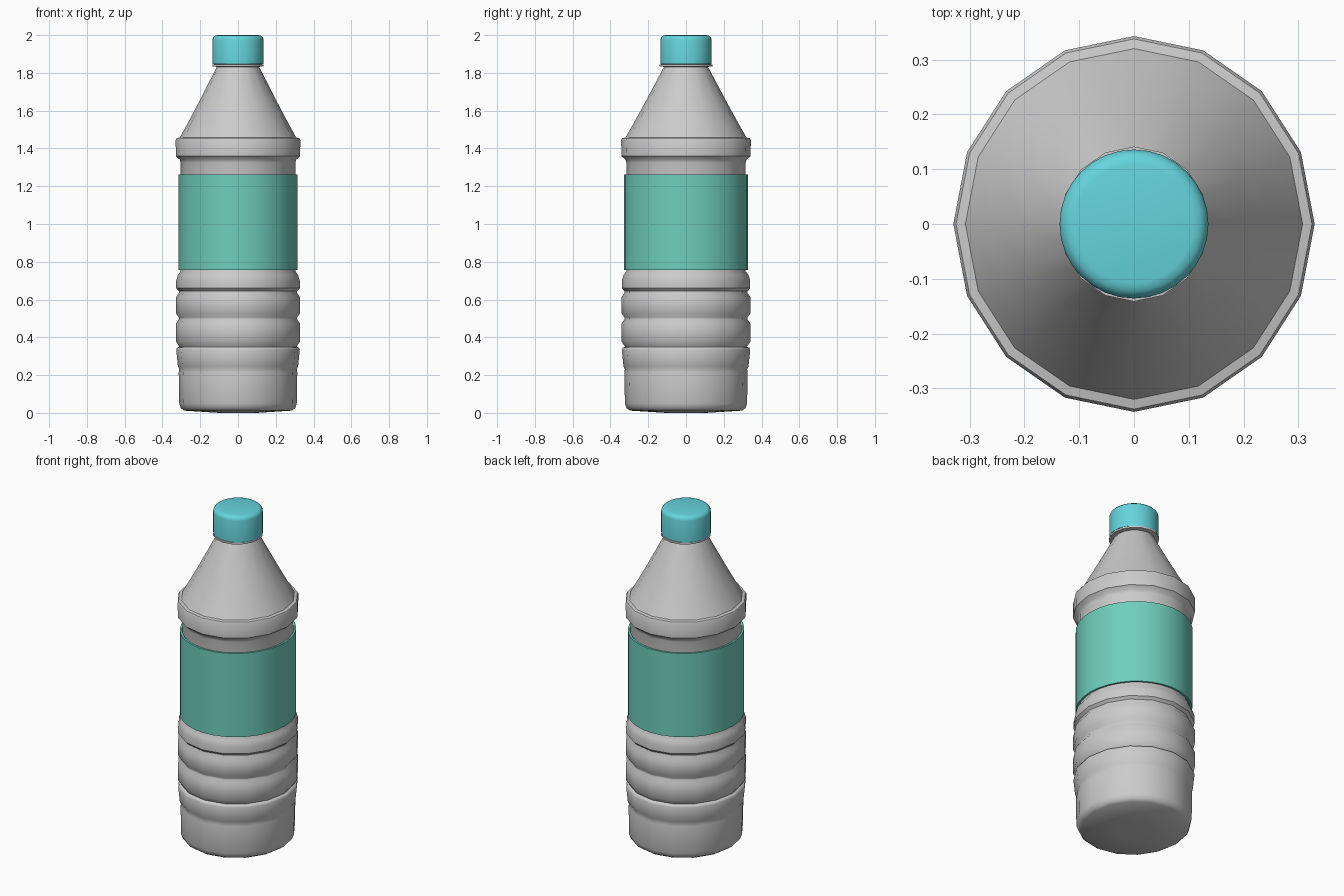
import bpy, bmesh, math

if "Cube" in bpy.data.objects:
    bpy.data.objects.remove(bpy.data.objects["Cube"])

OVAL = 1.04  # bottle is slightly deeper than wide


def material(name, color):
    m = bpy.data.materials.new(name)
    m.diffuse_color = color
    m.use_nodes = True
    m.node_tree.nodes["Principled BSDF"].inputs["Base Color"].default_value = m.diffuse_color
    return m


def lathe(name, profile, sides, y_scale=1.0, caps=True, mat=None, angle=40):
    """Revolve (radius, z) points around the z axis."""
    bm = bmesh.new()
    rings = []
    for r, z in profile:
        rings.append([bm.verts.new((r * math.cos(2 * math.pi * i / sides),
                                    r * y_scale * math.sin(2 * math.pi * i / sides), z))
                      for i in range(sides)])
    for a, b in zip(rings, rings[1:]):
        for i in range(sides):
            j = (i + 1) % sides
            bm.faces.new((a[i], a[j], b[j], b[i]))
    if caps:
        bm.faces.new(rings[0][::-1])
        bm.faces.new(rings[-1])
    me = bpy.data.meshes.new(name)
    bm.to_mesh(me)
    bm.free()
    ob = bpy.data.objects.new(name, me)
    bpy.context.collection.objects.link(ob)
    if mat:
        me.materials.append(mat)
    bpy.ops.object.select_all(action='DESELECT')
    ob.select_set(True)
    bpy.context.view_layer.objects.active = ob
    bpy.ops.object.shade_smooth_by_angle(angle=math.radians(angle))
    return ob


# Bottle body: base, lower ribs, label recess, shoulder band, cone, neck flange
body = [(0.10, 0.0), (0.285, 0.012), (0.303, 0.025), (0.311, 0.05), (0.314, 0.215),
        (0.311, 0.232), (0.318, 0.245), (0.327, 0.335), (0.322, 0.345), (0.311, 0.35)]
for low, high in ((0.355, 0.495), (0.505, 0.635)):
    body += [(0.313, low), (0.328, low + 0.022), (0.328, high - 0.022), (0.313, high)]
body += [(0.313, 0.645), (0.327, 0.66), (0.327, 0.70), (0.318, 0.73), (0.304, 0.75),
         (0.304, 1.325), (0.308, 1.34), (0.329, 1.36), (0.33, 1.445), (0.325, 1.454),
         (0.308, 1.458), (0.263, 1.54), (0.21, 1.64), (0.112, 1.832),
         (0.136, 1.835), (0.136, 1.845), (0.11, 1.847)]
lathe("bottle_body", body, 16, OVAL)

# Label sleeve
lathe("label", [(0.303, 0.757), (0.314, 0.757), (0.314, 1.262), (0.303, 1.262)], 32, 1.045,
      caps=False, mat=material("label_green", (0.16, 0.62, 0.50, 1)))

# Screw cap
lathe("cap", [(0.136, 1.846), (0.136, 1.975), (0.132, 1.988), (0.122, 1.997), (0.108, 2.0)],
      32, mat=material("cap_blue", (0.13, 0.66, 0.72, 1)), angle=60)
